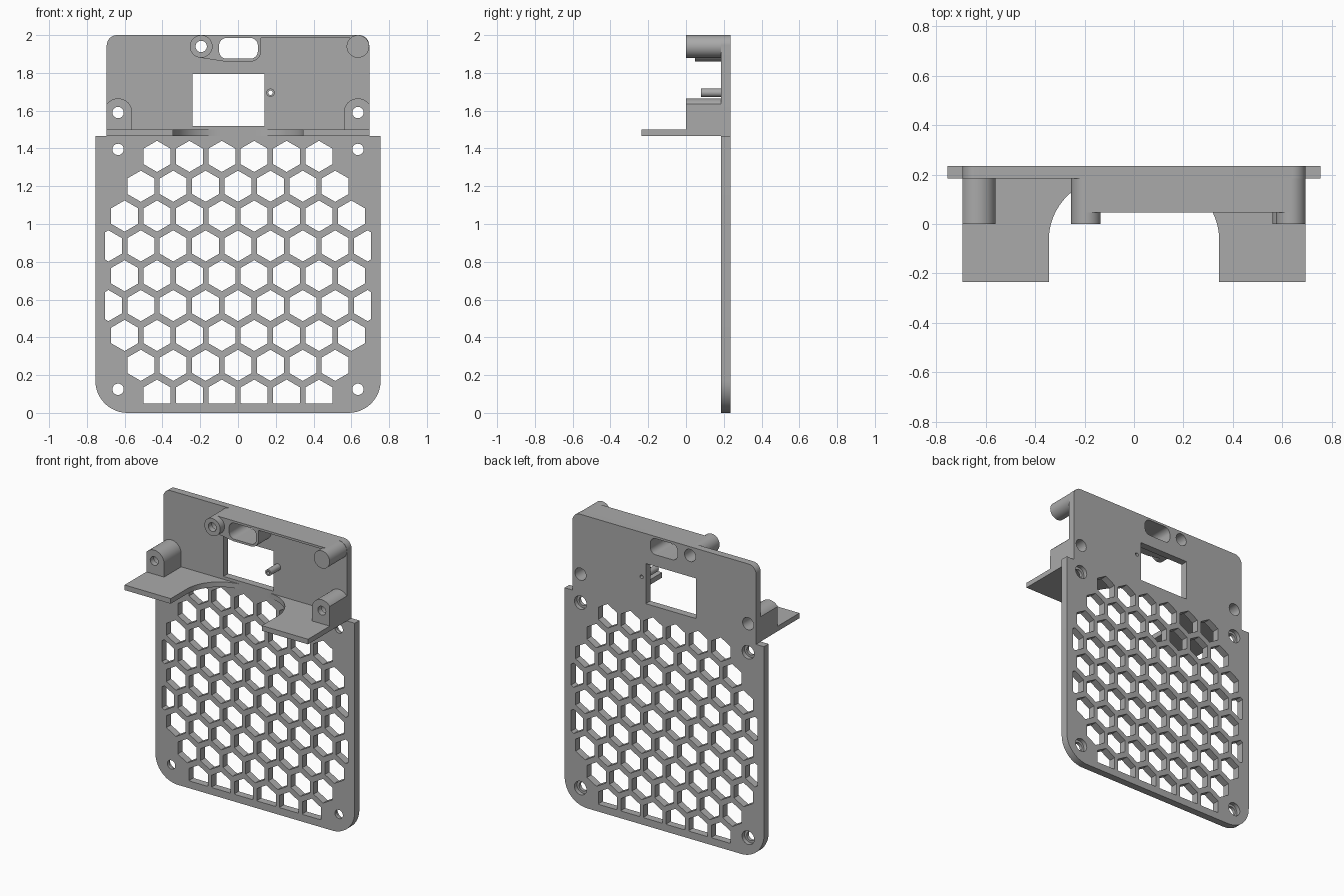
import bpy, bmesh, math
from mathutils import Vector

cube = bpy.data.objects.get("Cube")
if cube:
    bpy.data.objects.remove(cube)

grey = bpy.data.materials.new("plain grey")
grey.use_nodes = True
grey.diffuse_color = (0.4, 0.4, 0.4, 1)
grey.node_tree.nodes["Principled BSDF"].inputs["Base Color"].default_value = (0.4, 0.4, 0.4, 1)

FRONT, BACK = 0.185, 0.235      # faces of the main plate
EMBED = FRONT + 0.01            # how far attached parts sink into it


def arc(cx, cy, r, a0, a1, n=16):
    """Points on an arc, angles in degrees."""
    angles = [math.radians(a0 + (a1 - a0) * i / n) for i in range(n + 1)]
    return [(cx + r * math.cos(a), cy + r * math.sin(a)) for a in angles]


def ring(cx, cy, r, n=32, start=0):
    return arc(cx, cy, r, start, start + 360, n)[:-1]


def rounded(corners):
    """Outline from (x, y, radius) corners."""
    points = []
    for i, (x, y, r) in enumerate(corners):
        p = Vector((x, y))
        if r == 0:
            points.append((x, y))
            continue
        before = (Vector(corners[i - 1][:2]) - p).normalized()
        after = (Vector(corners[(i + 1) % len(corners)][:2]) - p).normalized()
        centre = p + r * (before + after)
        for k in range(13):
            a = math.pi / 2 * k / 12
            points.append(tuple(centre - r * (after * math.cos(a) + before * math.sin(a))))
    return points


def box(x0, x1, z0, z1, r=0):
    return rounded([(x0, z0, r), (x1, z0, r), (x1, z1, r), (x0, z1, r)])


def prism(name, outlines, lo, hi, axis="y"):
    """Extrude outlines along y (drawn in x, z) or along z (drawn in x, y)."""
    bm = bmesh.new()
    for outline in outlines:
        place = (lambda u, v: (u, lo, v)) if axis == "y" else (lambda u, v: (u, v, lo))
        face = bm.faces.new([bm.verts.new(place(u, v)) for u, v in outline])
        out = bmesh.ops.extrude_face_region(bm, geom=[face])
        shift = Vector((0, hi - lo, 0)) if axis == "y" else Vector((0, 0, hi - lo))
        bmesh.ops.translate(bm, vec=shift, verts=[g for g in out["geom"] if isinstance(g, bmesh.types.BMVert)])
    bmesh.ops.recalc_face_normals(bm, faces=bm.faces)
    mesh = bpy.data.meshes.new(name)
    bm.to_mesh(mesh)
    bm.free()
    obj = bpy.data.objects.new(name, mesh)
    bpy.context.collection.objects.link(obj)
    return obj


def combine(obj, others, operation="DIFFERENCE"):
    """Run booleans and keep the resulting mesh."""
    for other in others:
        mod = obj.modifiers.new("cut", "BOOLEAN")
        mod.operation, mod.solver, mod.object = operation, "EXACT", other
    dg = bpy.context.evaluated_depsgraph_get()
    dg.update()
    mesh = bpy.data.meshes.new_from_object(obj.evaluated_get(dg))
    obj.modifiers.clear()
    obj.data = mesh


# Hexagon grille, trimmed to the border of the panel
PITCH, ROW, HEX = 0.1715, 0.158, 0.0825
hexes = []
for row, count in enumerate([6, 7, 8, 9, 8, 9, 8, 7, 6]):
    for i in range(count):
        hexes.append(ring((i - (count - 1) / 2) * PITCH, 1.358 - row * ROW, HEX, 6, 30))
grille_cutter = prism("grille_cutter", hexes, 0.1, 0.3)
border = prism("grille_border", [box(-0.705, 0.705, 0.05, 1.45)], 0, 0.4)
combine(grille_cutter, [border], "INTERSECT")

# Window, slot and screw hole cutters
lower_screws = [(s * 0.635, z) for s in (-1, 1) for z in (0.125, 1.395)]
lug_screws = [(s * 0.635, 1.59) for s in (-1, 1)]
top_screw = (-0.195, 1.94)
pin = (0.172, 1.695)
upper_screws = lug_screws + [top_screw]
opening_cutter = prism("opening_cutter", [
    box(-0.24, 0.14, 1.52, 1.795), box(-0.1, 0.105, 1.875, 1.985, 0.04), ring(*pin, 0.012, 16)], -0.1, 0.4)
hole_cutter = prism("hole_cutter", [ring(*p, 0.03) for p in lower_screws + upper_screws], -0.1, 0.4)
recess_cutter = prism("recess_cutter", [ring(*p, 0.046) for p in lower_screws], 0.207, 0.4)
bore_cutter = prism("bore_cutter", [ring(*p, 0.042) for p in upper_screws], 0.04, 0.4)
cutters = [grille_cutter, opening_cutter, hole_cutter, recess_cutter, bore_cutter]

# Main plate: wide grille panel with a narrower head
half = [(0.755, 0, 0.17), (0.755, 1.465, 0), (0.695, 1.465, 0), (0.695, 2, 0.055)]
plate = prism("plate", [rounded(half + [(-x, z, r) for x, z, r in reversed(half)])], FRONT, BACK)
combine(plate, cutters)
parts = [plate]

# Shelf wings and screw lugs on both sides
for side, s in (("left", 1), ("right", -1)):
    wing = [(0.695, EMBED), (0.695, -0.235), (0.345, -0.235)]
    wing += arc(0.095, -0.065, 0.25, 0, 90, 24) + [(0.095, EMBED)]
    parts.append(prism(side + "_shelf", [[(s * x, y) for x, y in wing]], 1.465, 1.5, "z"))

    lug_outline = [(0.56, 1.47), (0.695, 1.47)]
    lug_outline += [p for p in arc(0.635, 1.59, 0.075, 37, 180, 20)]
    lug = prism(side + "_lug", [[(s * min(x, 0.695), z) for x, z in lug_outline]], 0, EMBED)
    combine(lug, [hole_cutter, bore_cutter])
    parts.append(lug)

# Top rail with the slot surround
rail = prism("top_rail", [rounded([
    (-0.195, 2, 0), (-0.205, 1.881, 0), (-0.07, 1.86, 0), (0.122, 1.86, 0.055),
    (0.122, 1.985, 0), (0.635, 1.985, 0), (0.635, 2, 0)])], 0.047, EMBED)
combine(rail, [opening_cutter, hole_cutter, bore_cutter])
parts.append(rail)

# Top bosses: one bored, one solid
bored_boss = prism("bored_boss", [ring(*top_screw, 0.06)], 0, EMBED)
combine(bored_boss, [hole_cutter, bore_cutter])
solid_boss = prism("solid_boss", [ring(0.635, 1.94, 0.06)], 0, EMBED)

# Small hollow pin beside the window
hollow_pin = prism("hollow_pin", [ring(*pin, 0.022, 24)], 0.08, EMBED)
combine(hollow_pin, [opening_cutter])
parts += [bored_boss, solid_boss, hollow_pin]

# Remove helpers, then colour and shade the parts
for helper in cutters + [border]:
    bpy.data.objects.remove(helper)
bpy.ops.object.select_all(action="DESELECT")
for part in parts:
    part.data.materials.clear()
    part.data.materials.append(grey)
    part.select_set(True)
bpy.context.view_layer.objects.active = plate
bpy.ops.object.shade_smooth_by_angle(angle=math.radians(30))
